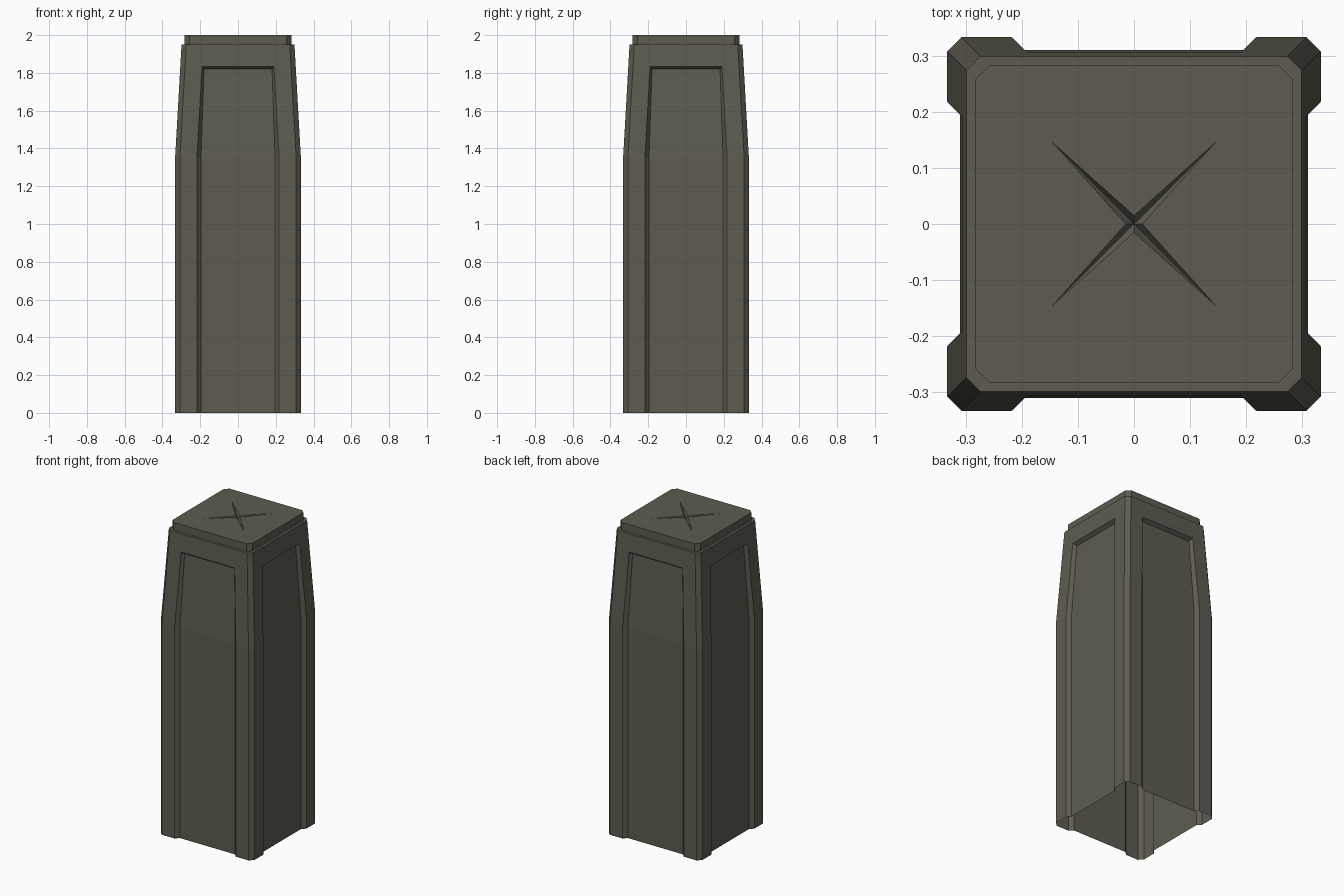
import bpy, bmesh, math
from mathutils import Matrix, Vector

if "Cube" in bpy.data.objects:
    bpy.data.objects.remove(bpy.data.objects["Cube"])

mat = bpy.data.materials.new("dark olive grey")
mat.diffuse_color = (0.112, 0.108, 0.081, 1)
mat.use_nodes = True
mat.node_tree.nodes["Principled BSDF"].inputs["Base Color"].default_value = mat.diffuse_color

KINK, TOP, CAP = 1.35, 1.95, 2.0      # height levels
C, T = 0.025, 0.023                   # corner chamfer, panel recess depth


def half(z):
    """Half width of the pillar at a height."""
    return 0.333 if z <= KINK else 0.333 - 0.034 * (z - KINK) / (TOP - KINK)


def build(name, side_faces):
    """Repeat one side's faces, given as (u, depth, z), around four sides."""
    bm = bmesh.new()
    for k in range(4):
        rot = Matrix.Rotation(k * math.pi / 2, 3, 'Z')
        for f in side_faces:
            bm.faces.new([bm.verts.new(rot @ Vector((u, -d, z))) for u, d, z in f])
    bmesh.ops.remove_doubles(bm, verts=bm.verts, dist=0.0005)
    me = bpy.data.meshes.new(name)
    bm.to_mesh(me)
    bm.free()
    me.materials.append(mat)
    ob = bpy.data.objects.new(name, me)
    bpy.context.collection.objects.link(ob)


def mirror(faces):
    return [[(-u, d, z) for u, d, z in reversed(f)] for f in faces]


def chamfer(h0, z0, h1, z1):
    """Corner face between this side and the next."""
    return [(h0 - C, h0, z0), (h0, h0 - C, z0), (h1, h1 - C, z1), (h1 - C, h1, z1)]


# Body: posts, sunken tapered panels, top band, ledge
edge = [(half(z) - C, half(z), z) for z in (0, KINK, TOP)]
rim = [(u, half(z), z) for u, z in ((0.218, 0), (0.218, KINK), (0.190, 1.835))]
inner = [(u, half(z) - T, z) for u, z in ((0.196, 0), (0.196, KINK), (0.180, 1.82))]
neg = lambda p: (-p[0], p[1], p[2])
hc, ht = 0.283, half(TOP)

right = [[rim[0], edge[0], edge[1], rim[1]],
         [rim[1], edge[1], edge[2], rim[2]],
         [inner[0], rim[0], rim[1], inner[1]],
         [inner[1], rim[1], rim[2], inner[2]]]
body = right + mirror(right)
body += [[neg(inner[i]), inner[i], inner[i + 1], neg(inner[i + 1])] for i in (0, 1)]
body += [[neg(inner[2]), inner[2], rim[2], neg(rim[2])],
         [neg(rim[2]), rim[2], edge[2], neg(edge[2])],
         chamfer(half(0), 0, half(KINK), KINK),
         chamfer(half(KINK), KINK, ht, TOP),
         [neg(edge[2]), edge[2], (hc - C, hc, TOP), (C - hc, hc, TOP)],
         chamfer(ht, TOP, hc, TOP)]
build("pillar_body", body)

# Cap: chamfered slab with an engraved four-pointed star
a, b = (hc - C, hc, CAP), (hc, hc - C, CAP)
tip, notch, centre = (0.145, 0.145, CAP), (0, 0.015, CAP), (0, 0, CAP - 0.022)
cap = [[(C - hc, hc, TOP), (hc - C, hc, TOP), a, neg(a)],
       chamfer(hc, TOP, hc, CAP),
       [neg(a), a, tip, notch], [neg(a), notch, neg(tip)],
       [a, b, tip],
       [notch, tip, centre], [neg(tip), notch, centre]]
build("pillar_cap", cap)
